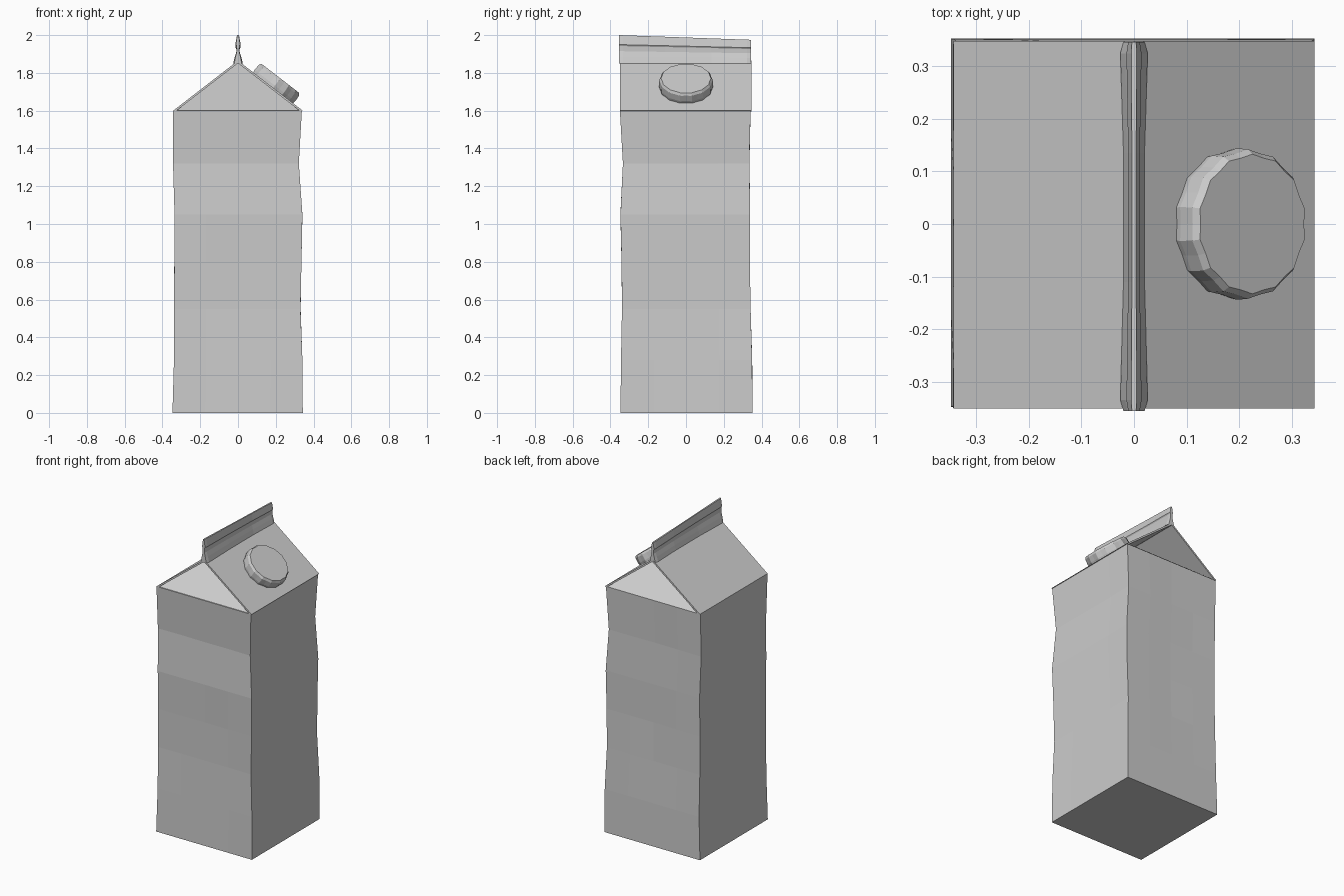
import bpy, bmesh, math, random
from mathutils import Matrix, Vector

random.seed(4)
cube = bpy.data.objects.get("Cube")
if cube:
    bpy.data.objects.remove(cube, do_unlink=True)

grey = bpy.data.materials.new("plain grey card")
grey.use_nodes = True
colour = (0.6, 0.6, 0.6, 1)
grey.diffuse_color = colour
grey.node_tree.nodes["Principled BSDF"].inputs["Base Color"].default_value = colour


def finish(name, bm):
    bmesh.ops.recalc_face_normals(bm, faces=bm.faces)
    mesh = bpy.data.meshes.new(name)
    bm.to_mesh(mesh)
    bm.free()
    mesh.materials.append(grey)
    obj = bpy.data.objects.new(name, mesh)
    bpy.context.collection.objects.link(obj)
    return obj


def loft(name, rings, caps=True):
    """Skin a stack of closed rings that share one point count."""
    bm = bmesh.new()
    loops = [[bm.verts.new(p) for p in ring] for ring in rings]
    count = len(loops[0])
    for low, high in zip(loops, loops[1:]):
        for i in range(count):
            j = (i + 1) % count
            bm.faces.new((low[i], low[j], high[j], high[i]))
    if caps:
        bm.faces.new(loops[0])
        bm.faces.new(loops[-1])
    return finish(name, bm)


EAVES, RIDGE, HX, HY = 1.6, 1.865, 0.343, 0.35

# Body: a square tube with softly dented walls (z, left, right, front, back)
levels = [
    (0.0, -0.347, 0.343, -0.347, 0.352), (0.28, -0.339, 0.341, -0.344, 0.35),
    (0.55, -0.339, 0.331, -0.339, 0.342), (0.8, -0.337, 0.336, -0.341, 0.338),
    (1.05, -0.336, 0.341, -0.347, 0.34), (1.32, -0.344, 0.322, -0.334, 0.335),
    (EAVES, -HX, 0.338, -HY, 0.342)]
STEPS = 4
rings = []
for z, x0, x1, y0, y1 in levels:
    corners = [Vector(c) for c in ((x0, y0, z), (x1, y0, z), (x1, y1, z), (x0, y1, z))]
    ring = []
    for k in range(4):
        a, b = corners[k], corners[(k + 1) % 4]
        out = (b - a).normalized().cross(Vector((0, 0, 1)))
        for s in range(STEPS):
            dent = random.uniform(-0.004, 0.001) if s and 0 < z < EAVES else 0
            ring.append(a.lerp(b, s / STEPS) + out * dent)
    rings.append(ring)
loft("carton_body", rings)

# Roof panels: thin sloping slabs that overhang the folded ends
for side, name in ((1, "left_roof_panel"), (-1, "right_roof_panel")):
    profile = [(side * HX, EAVES), (0, RIDGE), (0, RIDGE - 0.014), (side * (HX - 0.012), EAVES - 0.004)]
    loft(name, [[(x, y, z) for x, z in profile] for y in (-HY, HY - 0.003)])

# Gable folds: end panels that lean in to meet under the ridge
for end, name in ((-1, "front_gable_fold"), (1, "back_gable_fold")):
    bm = bmesh.new()
    base = [bm.verts.new((s * (HX - 0.004), end * (HY - 0.006), EAVES)) for s in (-1, 1)]
    bm.faces.new(base + [bm.verts.new((0, 0, RIDGE - 0.01))])
    obj = finish(name, bm)
    obj.data.flip_normals() if obj.data.polygons[0].normal.z < 0 else None

# Sealed fin on the ridge: pinched above the roof, with a thicker folded band
fin_profile = [(0.02, 1.85), (0.013, 1.885), (0.006, 1.915), (0.007, 1.942), (0.011, 1.95), (0.004, 2.0)]
outline = fin_profile + [(-x, z) for x, z in reversed(fin_profile)]
fin_rings = []
for t in (0, 0.03, 0.35, 0.7, 0.97, 1):
    y = -0.355 + 0.7 * t
    swell = 1.3 if t in (0.03, 0.97) else 1
    fin_rings.append([(x * swell, y, z - 0.025 * t * (z - 1.85) / 0.15) for x, z in outline])
loft("ridge_fin", fin_rings)

# Screw cap: ribbed disc seated square to the left roof slope
slope = math.atan2(RIDGE - EAVES, HX)
seat = Matrix.Translation((0.183, 0, 1.717)) @ Matrix.Rotation(slope, 4, 'Y')
SIDES = 28
cap_rings = []
for height, radius in ((-0.01, 0.136), (0.02, 0.141), (0.055, 0.139), (0.068, 0.13)):
    ring = []
    for i in range(SIDES):
        r = radius * (1.02 if i % 2 else 0.985)
        a = math.tau * i / SIDES
        ring.append(seat @ Vector((r * 0.97 * math.cos(a), r * math.sin(a), height)))
    cap_rings.append(ring)
loft("screw_cap", cap_rings)
